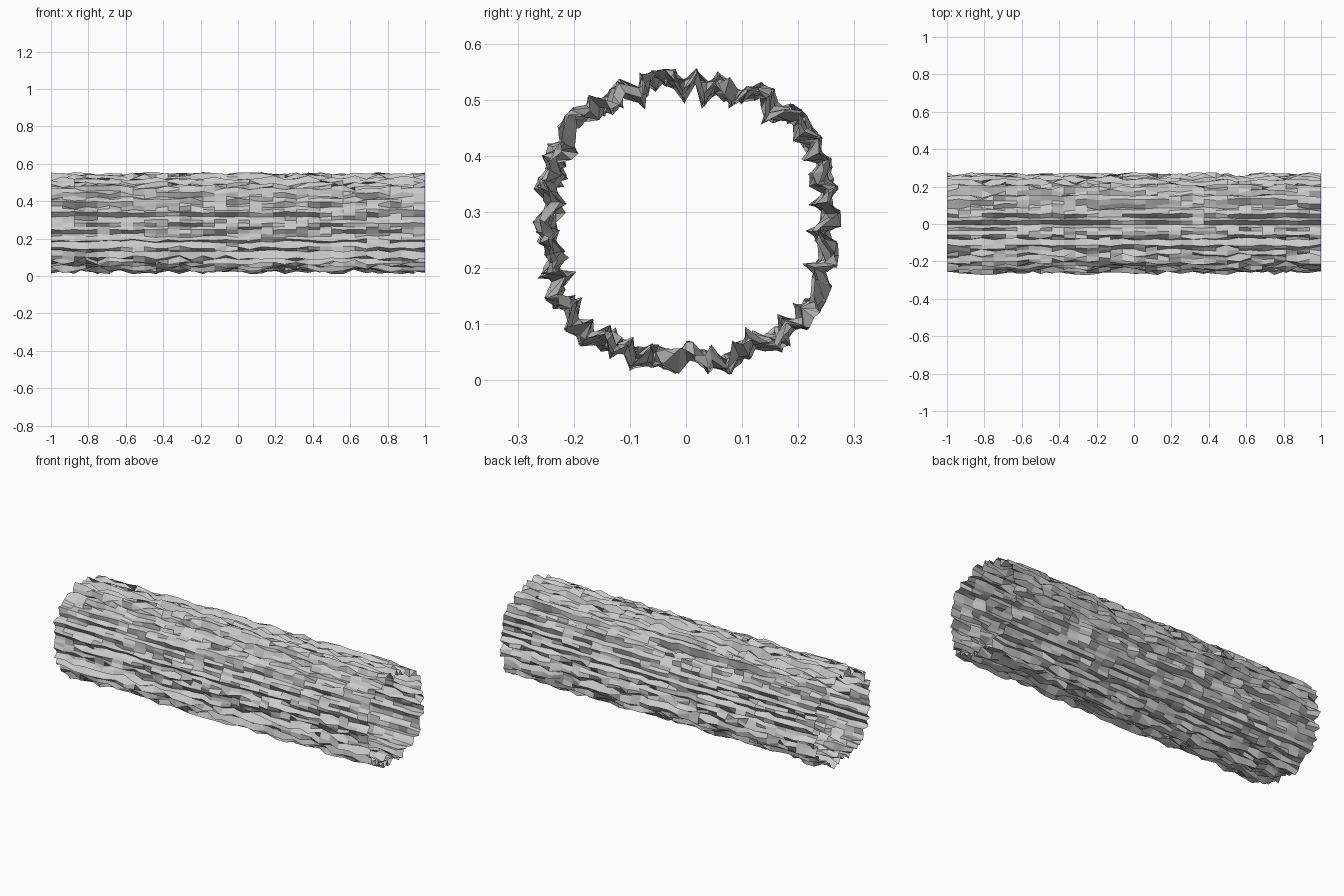
import bpy, bmesh, math, random

if "Cube" in bpy.data.objects:
    bpy.data.objects.remove(bpy.data.objects["Cube"])

random.seed(7)
RINGS, SEGS = 32, 88        # steps along the tunnel and around it
HALF, CZ, P = 0.277, 0.28, 2.3   # outer half-width, axis height, roundness

# Rounded-square outline radius at an angle
def outline(a):
    return HALF / (abs(math.cos(a)) ** P + abs(math.sin(a)) ** P) ** (1 / P)

# Rock grooves: each lengthwise strip has its own depth, roughened per vertex
strip_depth = [random.uniform(0.004, 0.042) for _ in range(SEGS)]
strip_angle = [2 * math.pi * (j + random.uniform(-0.25, 0.25)) / SEGS for j in range(SEGS)]

bm = bmesh.new()
rings = []
for i in range(RINGS + 1):
    x = -1 + 2 * i / RINGS
    ring = []
    for j in range(SEGS):
        a = strip_angle[j] + random.uniform(-0.012, 0.012)
        depth = strip_depth[j] + random.triangular(-0.02, 0.036, 0.0)
        r = outline(a) - max(0.001, depth)
        ring.append(bm.verts.new((x, r * math.cos(a), CZ + r * math.sin(a))))
    rings.append(ring)

# Single open-ended rock skin, flat shaded
for r0, r1 in zip(rings, rings[1:]):
    for j in range(SEGS):
        k = (j + 1) % SEGS
        bm.faces.new((r0[j], r0[k], r1[k], r1[j]))
bmesh.ops.recalc_face_normals(bm, faces=bm.faces)

mesh = bpy.data.meshes.new("rock_tunnel")
bm.to_mesh(mesh)
bm.free()
bpy.context.collection.objects.link(bpy.data.objects.new("rock_tunnel", mesh))
